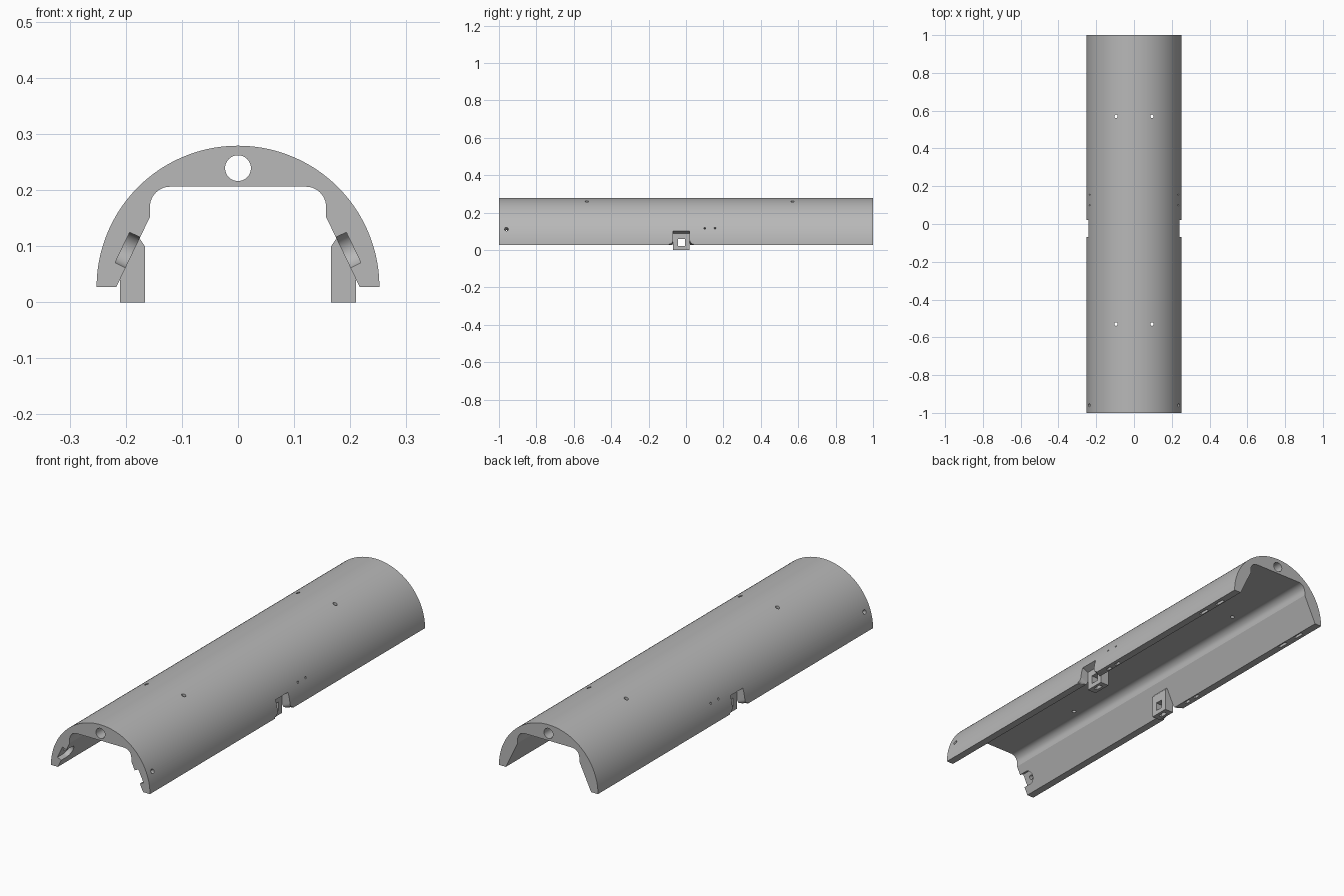
import bpy, bmesh, math
from mathutils import Matrix, Vector

if "Cube" in bpy.data.objects:
    bpy.data.objects.remove(bpy.data.objects["Cube"])

grey = bpy.data.materials.new("plain grey")
grey.use_nodes = True
colour = (0.48, 0.48, 0.48, 1)
grey.diffuse_color = colour
grey.node_tree.nodes["Principled BSDF"].inputs["Base Color"].default_value = colour


def frame(origin, x, y, z):
    m = Matrix((x, y, z)).transposed().to_4x4()
    m.translation = origin
    return m


def arc(cx, cy, r, a0, a1, n):
    angles = [math.radians(a0 + (a1 - a0) * i / n) for i in range(n + 1)]
    return [(cx + r * math.cos(a), cy + r * math.sin(a)) for a in angles]


def circle(cx, cy, r, n=24):
    return arc(cx, cy, r, 0, 360, n)[:-1]


def box(x0, x1, y0, y1):
    return [(x0, y0), (x1, y0), (x1, y1), (x0, y1)]


def prism(name, points, start, end, matrix, side=1):
    """Extrude a flat profile along the frame's third axis; side -1 mirrors it."""
    bm = bmesh.new()
    rings = []
    for d in (start, end):
        ring = [matrix @ Vector((p[0], p[1], d)) for p in points]
        rings.append([bm.verts.new((v.x * side, v.y, v.z)) for v in ring])
    bm.faces.new(rings[0])
    bm.faces.new(rings[1])
    n = len(points)
    for i in range(n):
        j = (i + 1) % n
        bm.faces.new((rings[0][i], rings[0][j], rings[1][j], rings[1][i]))
    bmesh.ops.recalc_face_normals(bm, faces=bm.faces)
    mesh = bpy.data.meshes.new(name)
    bm.to_mesh(mesh)
    bm.free()
    mesh.materials.append(grey)
    ob = bpy.data.objects.new(name, mesh)
    bpy.context.collection.objects.link(ob)
    return ob


def combine(tool, operation="DIFFERENCE"):
    """Apply a boolean to the cover and discard the tool."""
    bpy.context.view_layer.objects.active = cover
    mod = cover.modifiers.new("boolean", "BOOLEAN")
    mod.operation, mod.solver, mod.object = operation, "EXACT", tool
    bpy.ops.object.modifier_apply(modifier=mod.name)
    bpy.data.objects.remove(tool)


X, Y, Z = Vector((1, 0, 0)), Vector((0, 1, 0)), Vector((0, 0, 1))
along = frame((0, 0, 0), X, Z, Y)        # profile seen from the front
sideways = frame((0, 0, 0), Y, Z, X)     # profile seen from the side
upright = Matrix.Identity(4)             # profile seen from the top
normal = Vector((0.901, 0, 0.433))       # square to the sloped inner wall
slope = Vector((-0.433, 0, 0.901))
wall = frame((0.188, 0, 0.089), Y, slope, normal)

# Arched cover with a sloped, flat-roofed channel
right_inner = [(0.217, 0.027), (0.157, 0.152)] + arc(0.121, 0.17, 0.036, 0, 90, 10)
profile = arc(0, 0.027, 0.252, 0, 180, 96)
profile += [(-x, z) for x, z in right_inner] + right_inner[::-1]
cover = prism("arched_cover", profile, -1, 1, along)

# Latch tabs hanging below the middle of both edges
tab = [(0.166, 0), (0.212, 0), (0.212, 0.08), (0.19, 0.116), (0.177, 0.116), (0.166, 0.1)]
for s in (1, -1):
    combine(prism("latch_tab", tab, -0.07, 0.02, along, s), "UNION")

# Bore along the crown and vertical screw holes
combine(prism("crown_bore", circle(0, 0.239, 0.023, 40), -1.1, 1.1, along))
for y in (-0.53, 0.57):
    for x in (-0.095, 0.095):
        combine(prism("top_hole", circle(x, y, 0.009), 0.15, 0.35, upright))

# Notch with rounded lower corners, and a ceiling that rises outwards
notch = arc(-0.09, 0.035, 0.02, -90, 0, 6) + [(-0.07, 0.09), (0.02, 0.09)]
notch += arc(0.04, 0.035, 0.02, 180, 270, 6) + [(0.04, -0.08), (-0.09, -0.08)]
tilted = frame((0.21, 0, 0), Y, Z, Vector((1, 0, 0.42)))

# U-shaped pocket that opens at the front end
pocket = arc(-0.96, 0, 0.03, -90, 90, 16) + [(-1.05, 0.03), (-1.05, -0.03)]

for s in (1, -1):
    combine(prism("notch", notch, 0, 0.1, tilted, s))
    combine(prism("tab_window", box(-0.043, -0.005, 0.021, 0.06), 0.1, 0.3, sideways, s))
    combine(prism("tab_slot", box(0.18, 0.197, -0.043, -0.005), -0.01, 0.03, upright, s))
    combine(prism("screw_pocket", pocket, -0.02, 0.02, wall, s))
    combine(prism("screw_hole", circle(-0.96, 0, 0.01), 0, 0.15, wall, s))
    for y in (0.1, 0.155):
        combine(prism("pin_hole", circle(y, 0.005, 0.005, 12), 0.03, 0.12, wall, s))
    # Slots in the lower edge
    for y, half in ((0.1, 0.015), (0.16, 0.015), (0.76, 0.025), (0.87, 0.025)):
        slot = box(0.222, 0.236, y - half, y + half)
        combine(prism("edge_slot", slot, 0, 0.05, upright, s))

# Smooth curves, sharp corners
bpy.ops.object.select_all(action="DESELECT")
cover.select_set(True)
bpy.context.view_layer.objects.active = cover
bpy.ops.object.shade_smooth_by_angle(angle=math.radians(25))
